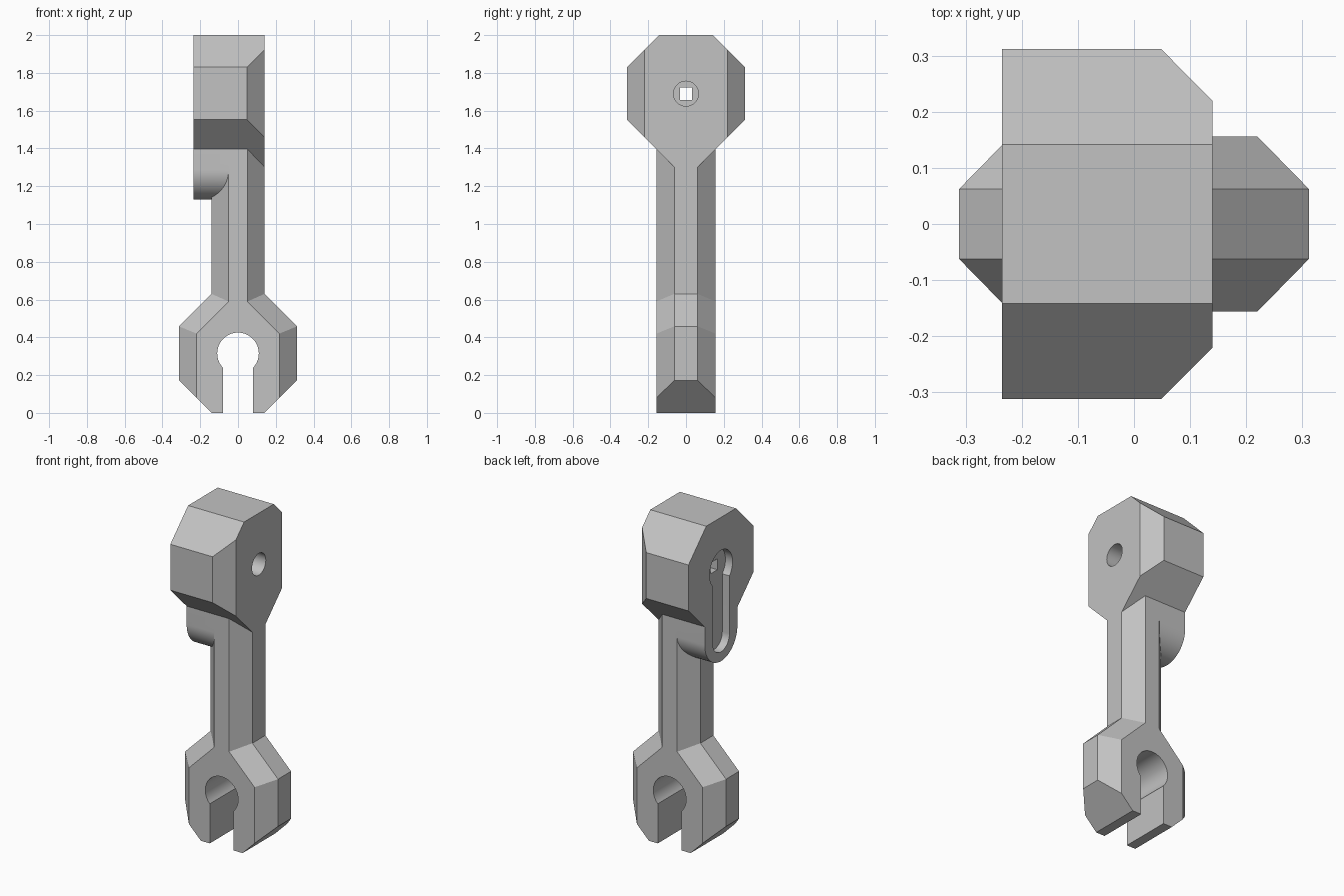
import bpy, bmesh, math
from mathutils import Vector, Matrix

cube = bpy.data.objects.get("Cube")
if cube:
    bpy.data.objects.remove(cube, do_unlink=True)

grey = bpy.data.materials.new("light grey")
grey.use_nodes = True
GREY = (0.54, 0.54, 0.54, 1)
grey.diffuse_color = GREY
grey.node_tree.nodes["Principled BSDF"].inputs["Base Color"].default_value = GREY


def finish(bm, name):
    bmesh.ops.remove_doubles(bm, verts=bm.verts, dist=1e-5)
    bmesh.ops.recalc_face_normals(bm, faces=bm.faces)
    mesh = bpy.data.meshes.new(name)
    bm.to_mesh(mesh)
    bm.free()
    mesh.materials.append(grey)
    obj = bpy.data.objects.new(name, mesh)
    bpy.context.collection.objects.link(obj)
    return obj


def loft(name, sections):
    """Skin matching closed rings of points and cap both ends."""
    bm = bmesh.new()
    rings = [[bm.verts.new(p) for p in ring] for ring in sections]
    n = len(rings[0])
    for a, b in zip(rings, rings[1:]):
        for i in range(n):
            j = (i + 1) % n
            bm.faces.new((a[i], a[j], b[j], b[i]))
    bm.faces.new(rings[0])
    bm.faces.new(rings[-1])
    return finish(bm, name)


def prism_x(name, profile, x0, x1):
    """Extrude a (y, z) profile along x."""
    return loft(name, [[(x, y, z) for y, z in profile] for x in (x0, x1)])


def mirrored(half):
    return half + [(-a, z) for a, z in reversed(half)]


def arc(cz, r, start, end, steps=40):
    angles = [math.radians(start + (end - start) * i / steps) for i in range(steps + 1)]
    return [(r * math.cos(a), cz + r * math.sin(a)) for a in angles]


def boolean(target, tool, operation):
    mod = target.modifiers.new(operation, 'BOOLEAN')
    mod.operation = operation
    mod.solver = 'EXACT'
    mod.object = tool
    tool.hide_render = True
    bpy.context.view_layer.objects.active = target
    bpy.ops.object.modifier_apply(modifier=mod.name)
    bpy.data.objects.remove(tool, do_unlink=True)


# Bevelled shaft with the open clamp at its foot
outer = mirrored([(.14, 0), (.312, .172), (.312, .458), (.14, .63), (.14, 1.5)])
inner = mirrored([(.14, 0), (.22, .08), (.22, .42), (.05, .59), (.05, 1.5)])
arm = loft("link_arm", [[(x, y, z) for x, z in ring] for ring, y in
                        ((inner, -.156), (outer, -.062), (outer, .062), (inner, .156))])

# Octagonal head, with both vertical edges cut off on its left side
head = prism_x("head", mirrored([(.062, 1.302), (.312, 1.552), (.312, 1.83), (.142, 2)]), -.235, .14)
bm = bmesh.new()
bm.from_mesh(head.data)
for side in (1, -1):
    cut = bmesh.ops.bisect_plane(bm, geom=bm.verts[:] + bm.edges[:] + bm.faces[:],
                                 plane_co=Vector((.14, side * .22, 0)),
                                 plane_no=Vector((1, side, 0)), clear_outer=True)
    edges = [e for e in cut["geom_cut"] if isinstance(e, bmesh.types.BMEdge)]
    bmesh.ops.holes_fill(bm, edges=edges, sides=0)
bmesh.ops.recalc_face_normals(bm, faces=bm.faces)
bm.to_mesh(head.data)
bm.free()
boolean(arm, head, 'UNION')

# Round-ended lug under the head
lug = prism_x("lug", [(.156, 1.5), (-.156, 1.5)] + arc(1.285, .156, 180, 360), -.235, 0)
boolean(arm, lug, 'UNION')

# Clamp opening: round seat with a straight mouth
a = math.degrees(math.asin(.08 / .11))
mouth = arc(.315, .11, -90 + a, 270 - a, 56) + [(-.08, -.1), (.08, -.1)]
clamp_cut = loft("clamp_cutter", [[(x, y, z) for x, z in mouth] for y in (-.4, .4)])
boolean(arm, clamp_cut, 'DIFFERENCE')

# Shallow keyhole recess in the right side of head and lug
keyhole = arc(1.69, .11, -90 + a, 270 - a, 56) + arc(1.265, .08, 180, 360, 32)
boolean(arm, prism_x("keyhole_cutter", keyhole, -.4, -.187), 'DIFFERENCE')

# Round bore on the left, ending in a square through hole
boolean(arm, prism_x("bore_cutter", arc(1.69, .066, 0, 351, 39), -.06, .4), 'DIFFERENCE')
square = mirrored([(.033, 1.657), (.033, 1.723)])
boolean(arm, prism_x("square_cutter", square, -.3, .1), 'DIFFERENCE')

# Smooth curved walls, crisp edges
bpy.ops.object.select_all(action='DESELECT')
arm.select_set(True)
bpy.context.view_layer.objects.active = arm
bpy.ops.object.shade_smooth_by_angle(angle=math.radians(20))
